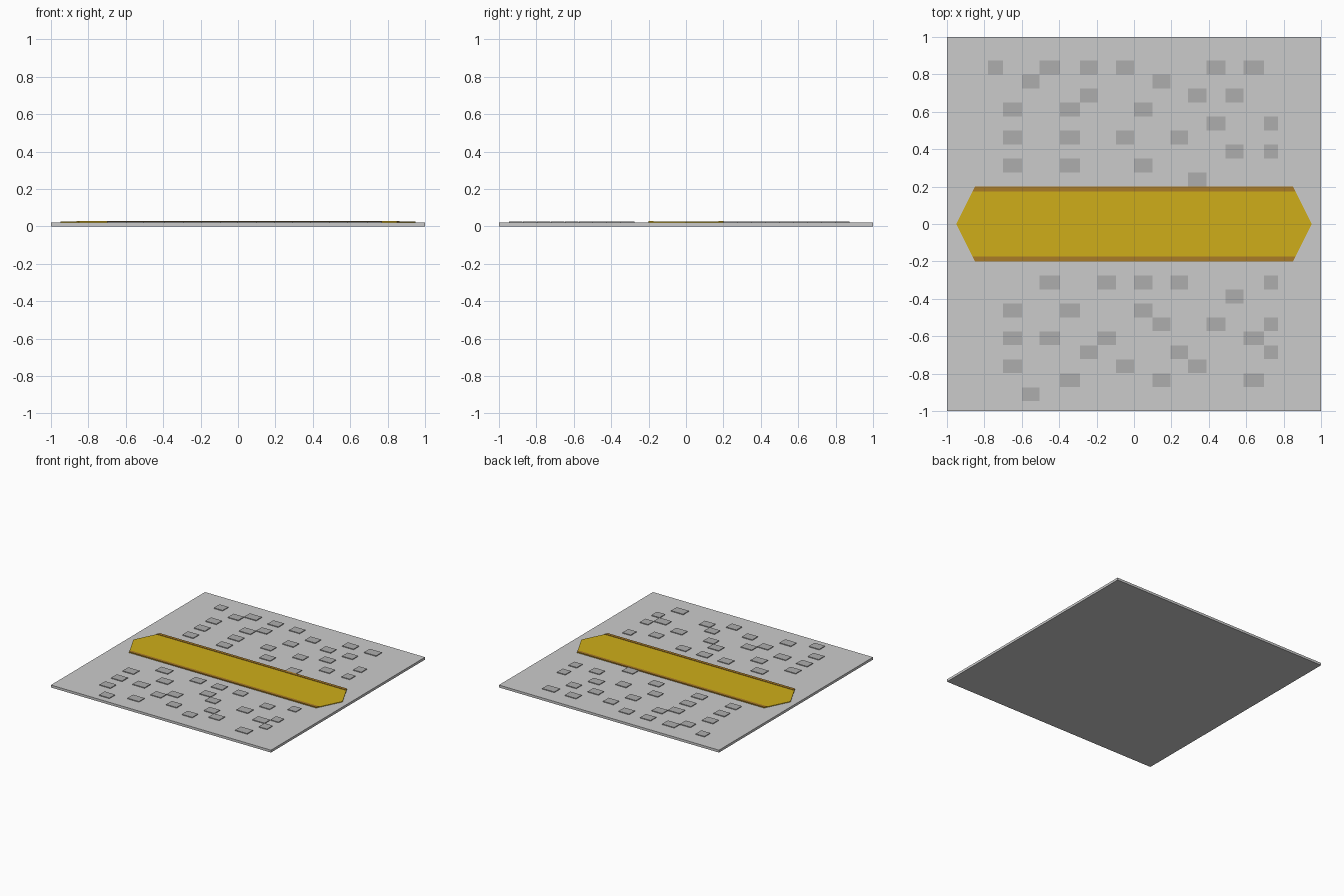
import bpy, bmesh

if "Cube" in bpy.data.objects:
    bpy.data.objects.remove(bpy.data.objects["Cube"])


def material(name, rgb):
    m = bpy.data.materials.new(name)
    m.diffuse_color = (*rgb, 1)
    m.use_nodes = True
    m.node_tree.nodes["Principled BSDF"].inputs["Base Color"].default_value = m.diffuse_color
    return m


def add_prism(bm, outline, z0, z1):
    low = [bm.verts.new((x, y, z0)) for x, y in outline]
    high = [bm.verts.new((x, y, z1)) for x, y in outline]
    n = len(outline)
    bm.faces.new(low[::-1])
    bm.faces.new(high)
    for i in range(n):
        j = (i + 1) % n
        bm.faces.new((low[i], low[j], high[j], high[i]))


def make(name, outlines, z0, z1, mat=None):
    bm = bmesh.new()
    for o in outlines:
        add_prism(bm, o, z0, z1)
    bmesh.ops.recalc_face_normals(bm, faces=bm.faces)
    me = bpy.data.meshes.new(name)
    bm.to_mesh(me)
    bm.free()
    ob = bpy.data.objects.new(name, me)
    bpy.context.collection.objects.link(ob)
    if mat:
        me.materials.append(mat)
    return ob


def rect(x0, x1, y0, y1):
    return [(x0, y0), (x1, y0), (x1, y1), (x0, y1)]


gold = material("gold", (0.62, 0.42, 0.01))
brown = material("brown", (0.40, 0.20, 0.02))
dark = material("dark_grey", (0.42, 0.42, 0.42))

# Base slab
make("floor_slab", [rect(-1, 1, -1, 1)], 0, 0.02)

# Pointed central strip
make("central_strip", [[(-0.95, 0), (-0.85, -0.2), (0.85, -0.2),
                        (0.95, 0), (0.85, 0.2), (-0.85, 0.2)]], 0.018, 0.025, gold)

# Trim along both long edges of the strip
trim = [(-0.8625, 0.175), (0.8625, 0.175), (0.85, 0.2), (-0.85, 0.2)]
make("strip_trim", [trim, [(x, -y) for x, y in trim][::-1]], 0.018, 0.028, brown)

# Scattered raised tiles: columns filled in each row
edges = [-0.78, -0.70, -0.60, -0.505, -0.395, -0.29, -0.195, -0.095, 0,
         0.10, 0.195, 0.29, 0.387, 0.49, 0.585, 0.695, 0.77]
back = [(0, 3, 5, 7, 12, 14), (2, 9), (5, 11, 13), (1, 4, 8), (12, 15),
        (1, 4, 7, 10), (13, 15), (1, 4, 8), (11,)]
front = [(3, 6, 8, 10, 15), (13,), (1, 4, 8), (9, 12, 15), (1, 3, 6, 14),
         (5, 10, 15), (1, 7, 11), (4, 9, 14), (2,)]
tiles = []
for start, rows in ((0.837, back), (-0.312, front)):
    for r, cols in enumerate(rows):
        y = start - 0.0748 * r
        for c in cols:
            tiles.append(rect(edges[c], edges[c + 1], y - 0.037, y + 0.037))
make("raised_tiles", tiles, 0.018, 0.026, dark)
